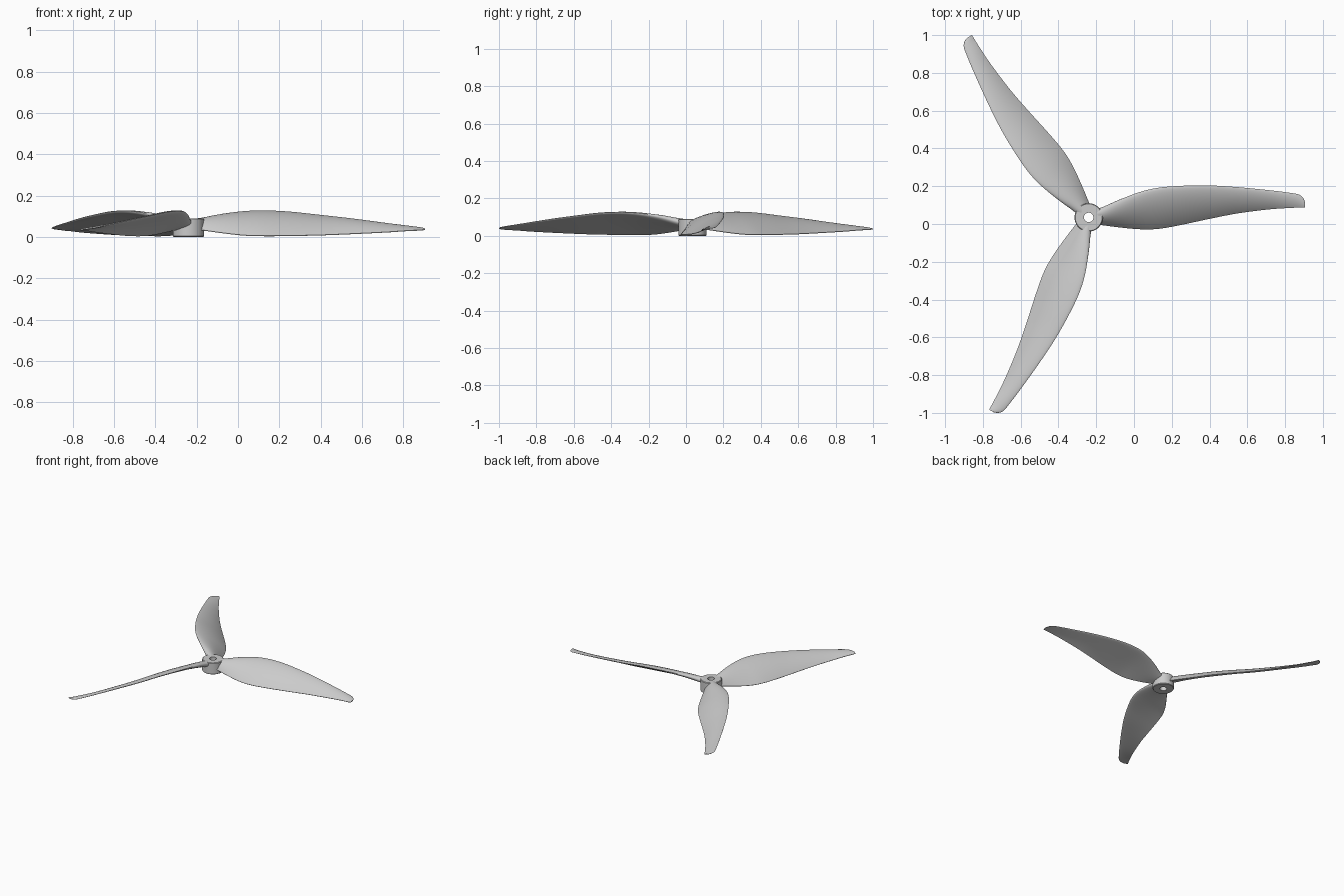
import bpy
import bmesh
import math
from mathutils import Vector

cube = bpy.data.objects.get("Cube")
if cube:
    bpy.data.objects.remove(cube, do_unlink=True)

HUB_CENTRE = Vector((-0.24, 0.035, 0))

grey = bpy.data.materials.new("matte grey plastic")
grey.use_nodes = True
colour = (0.6, 0.6, 0.6, 1)
grey.diffuse_color = colour
grey.node_tree.nodes["Principled BSDF"].inputs["Base Color"].default_value = colour


def finish(name, bm, angle):
    """Turn a bmesh into a smooth-shaded object placed on the hub axis."""
    bmesh.ops.recalc_face_normals(bm, faces=bm.faces)
    mesh = bpy.data.meshes.new(name)
    bm.to_mesh(mesh)
    bm.free()
    mesh.materials.append(grey)
    obj = bpy.data.objects.new(name, mesh)
    bpy.context.collection.objects.link(obj)
    obj.location = HUB_CENTRE
    bpy.ops.object.select_all(action="DESELECT")
    obj.select_set(True)
    bpy.context.view_layer.objects.active = obj
    bpy.ops.object.shade_smooth_by_angle(angle=math.radians(angle))
    return obj


def join_rings(bm, first, second):
    count = len(first)
    for i in range(count):
        j = (i + 1) % count
        bm.faces.new((first[i], first[j], second[j], second[i]))


def catmull(a, b, c, d, t):
    return [0.5 * (2 * q + (s - p) * t + (2 * p - 5 * q + 4 * s - w) * t * t
                   + (3 * q - p - 3 * s + w) * t ** 3)
            for p, q, s, w in zip(a, b, c, d)]


# Hub: a lathed ring with a central bore and softened rims
def build_hub(segments=64):
    profile = [(0.025, 0), (0.071, 0), (0.075, 0.004),
               (0.075, 0.086), (0.071, 0.09), (0.025, 0.09)]
    bm = bmesh.new()
    rings = []
    for radius, z in profile:
        angles = [math.tau * i / segments for i in range(segments)]
        rings.append([bm.verts.new((radius * math.cos(a), radius * math.sin(a), z))
                      for a in angles])
    for i, ring in enumerate(rings):
        join_rings(bm, ring, rings[(i + 1) % len(rings)])
    return finish("hub", bm, 35)


# Blade stations in thousandths:
# radius, leading y, trailing y, leading z, trailing z, thickness
STATIONS = [
    (30, 40, -36, 75, 36, 45),
    (74, 53, -41, 85, 32, 42),
    (160, 92, -52, 106, 20, 36),
    (270, 134, -62, 122, 8, 30),
    (370, 157, -60, 126, 5, 27),
    (490, 167, -39, 121, 6, 24),
    (640, 169, -7, 105, 9, 21),
    (790, 160, 22, 88, 15, 18),
    (955, 144, 43, 66, 23, 14),
    (1060, 131, 50, 52, 30, 11),
    (1110, 122, 52, 45, 32, 9),
    (1134, 105, 52, 41, 34, 7),
    (1145, 82, 53, 38, 35, 5),
]


def airfoil(station, steps=14):
    """Closed cambered section, running over the top and back underneath."""
    radius, lead_y, trail_y, lead_z, trail_z, thick = [v / 1000 for v in station]
    lead = Vector((radius, lead_y, lead_z))
    trail = Vector((radius, trail_y, trail_z))
    chord = trail - lead
    up = Vector((0, chord.z, -chord.y)).normalized()
    top, bottom = [], []
    for i in range(steps + 1):
        u = (1 - math.cos(math.pi * i / steps)) / 2
        half = 1.3 * thick * math.sqrt(u) * (1 - u) + 0.0015 * u
        camber = 0.2 * chord.length * u * (1 - u)
        middle = lead + chord * u
        top.append(middle + up * (camber + half))
        bottom.append(middle + up * (camber - half))
    return top + bottom[:0:-1]


# Blade: lofted airfoils, smoothly interpolated between stations
def build_blade(name, turn, substeps=5):
    rows = []
    last = len(STATIONS) - 1
    for i in range(last):
        near = [STATIONS[min(max(k, 0), last)] for k in range(i - 1, i + 3)]
        rows += [catmull(*near, s / substeps) for s in range(substeps)]
    rows.append(STATIONS[last])
    bm = bmesh.new()
    rings = [[bm.verts.new(p) for p in airfoil(row)] for row in rows]
    for first, second in zip(rings, rings[1:]):
        join_rings(bm, first, second)
    bm.faces.new(rings[0])
    bm.faces.new(rings[-1])
    blade = finish(name, bm, 50)
    blade.rotation_euler.z = turn
    return blade


build_hub()
for index, name in enumerate(("left_blade", "back_blade", "front_blade")):
    build_blade(name, index * math.tau / 3)
